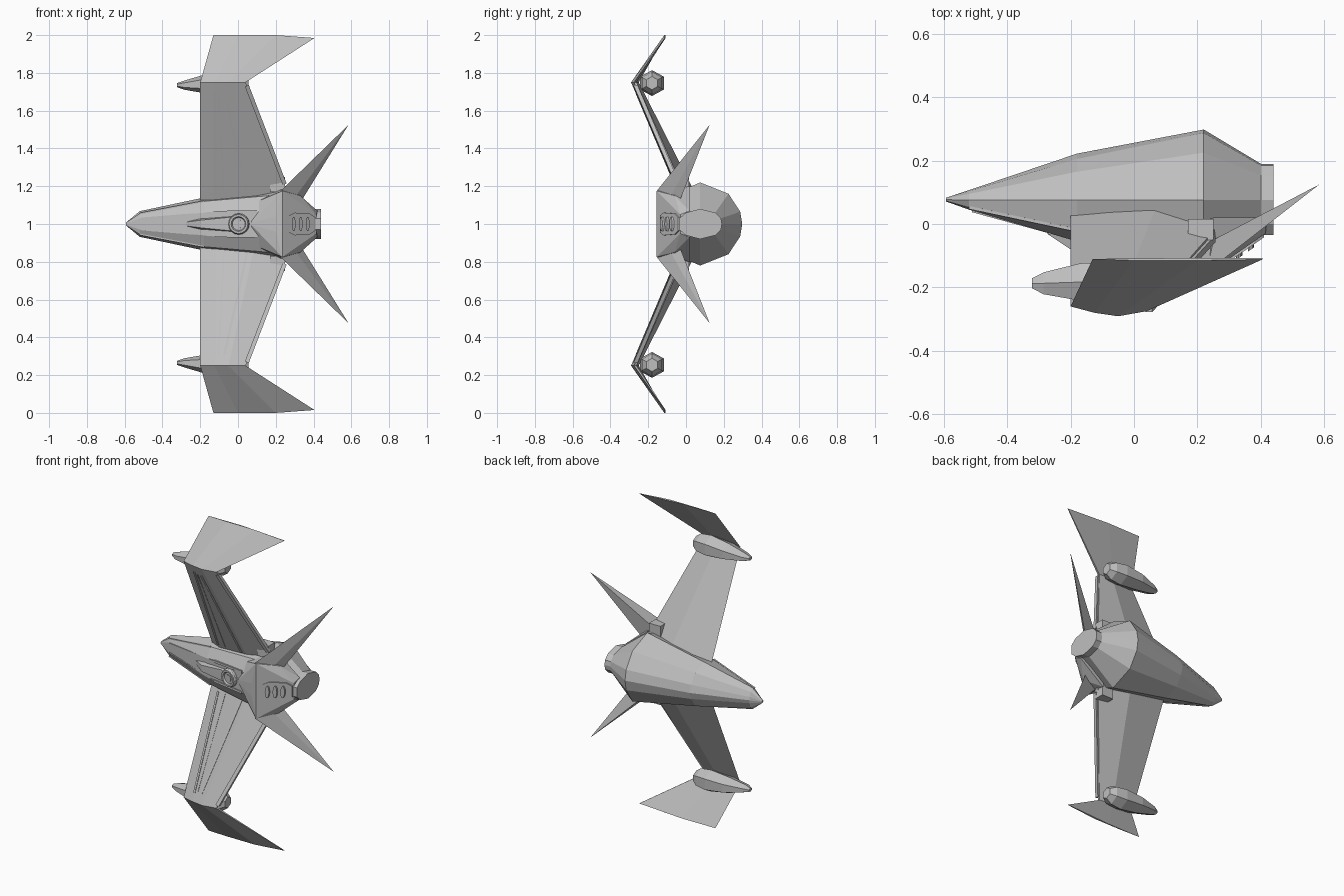
import bpy, bmesh, math
from mathutils import Vector

if "Cube" in bpy.data.objects:
    bpy.data.objects.remove(bpy.data.objects["Cube"])

grey = bpy.data.materials.new("hull_grey")
grey.diffuse_color = (0.52, 0.52, 0.52, 1)
grey.use_nodes = True
grey.node_tree.nodes["Principled BSDF"].inputs["Base Color"].default_value = grey.diffuse_color


def finish(name, bm):
    bmesh.ops.recalc_face_normals(bm, faces=bm.faces)
    me = bpy.data.meshes.new(name)
    bm.to_mesh(me)
    bm.free()
    me.materials.append(grey)
    ob = bpy.data.objects.new(name, me)
    bpy.context.collection.objects.link(ob)
    return ob


def P(p, s=1):
    """(x, y, offset from mid plane) -> world"""
    return Vector((p[0], p[1], 1 + s * p[2]))


def loft(name, sections, s=1):
    bm = bmesh.new()
    rings = [[bm.verts.new(P(p, s)) for p in sec] for sec in sections]
    n = len(rings[0])
    for a, b in zip(rings, rings[1:]):
        for i in range(n):
            j = (i + 1) % n
            bm.faces.new((a[i], a[j], b[j], b[i]))
    bm.faces.new(rings[0])
    bm.faces.new(rings[-1])
    return finish(name, bm)


def hull(name, pts, s=1):
    bm = bmesh.new()
    for p in pts:
        bm.verts.new(P(p, s))
    r = bmesh.ops.convex_hull(bm, input=bm.verts)
    junk = {g for g in r["geom_interior"] + r["geom_unused"] if isinstance(g, bmesh.types.BMVert)}
    bmesh.ops.delete(bm, geom=list(junk), context='VERTS')
    return finish(name, bm)


def strip(name, a, b, w, h, s=1):
    """thin raised bar from a to b, wide in x and z, standing out in y"""
    d = Vector(b) - Vector(a)
    side = Vector((d.z, 0, -d.x)).normalized() * w / 2
    up = Vector((0, h, 0))
    hull(name, [Vector(e) + k * side + m * up for e in (a, b) for k in (-1, 1) for m in (-1, 1)], s)


def both(pts):
    return [(x, y, k * z) for x, y, z in pts for k in (-1, 1)]


# fuselage: half sections (y, half width), first is the belly ridge
def ring(x, half):
    return [(x, y, z) for y, z in half] + [(x, y, -z) for y, z in reversed(half[1:])]


nozzle = [(.19, 0), (.185, .03), (.155, .06), (.075, .08), (0, .06), (-.035, .03)]
loft("fuselage", [
    ring(-.593, [(.083, 0), (.083, .003), (.081, .006), (.077, .008), (.073, .006), (.071, .003)]),
    ring(-.52, [(.107, 0), (.104, .02), (.095, .05), (.075, .068), (.052, .055), (.045, .03)]),
    ring(-.18, [(.222, 0), (.205, .045), (.165, .105), (.075, .14), (-.02, .12), (-.055, .06)]),
    ring(.22, [(.298, 0), (.287, .065), (.225, .16), (.075, .22), (-.075, .155), (-.12, .07)]),
    ring(.40, nozzle)])
loft("engine_nozzle", [ring(.395, nozzle), ring(.44, nozzle)])

# tail block with vent panel and slots
hull("tail_block", both([(.07, -.1, .005), (.08, -.05, .11), (.235, -.155, .175), (.33, -.06, .15),
                         (.25, .02, .2), (.415, -.03, .05), (.42, .02, .07), (.2, -.15, .04)]))


def slope(x):
    return -.155 + (x - .235) * .69


hull("vent_panel", both([(x, slope(x) + d, w) for x, w in ((.27, .045), (.30, .06), (.38, .055), (.41, .035))
                         for d in (-.008, .02)]))
for i, x in enumerate((.295, .332, .369)):
    pts = []
    for k in range(10):
        a = math.tau * k / 10
        px = x + .01 * math.cos(a)
        pts += [(px, slope(px) + d, .038 * math.sin(a)) for d in (-.018, 0)]
    hull(f"vent_slot_{i}", pts)

# dorsal spine fairing and round hatch
hull("dorsal_fairing", both([(-.275, -.03, .01), (-.2, -.08, .02), (-.05, -.092, .035),
                             (-.02, -.095, .02), (-.2, -.04, .03), (-.02, -.06, .045)]))
for name, r, depth in (("hatch_base", .056, .026), ("hatch_core", .022, .036)):
    bpy.ops.mesh.primitive_cylinder_add(vertices=16, radius=r, depth=depth, location=(.005, -.086, 1),
                                        rotation=(math.pi / 2, 0, -.16))
    bpy.context.object.name = name
    bpy.context.object.data.materials.append(grey)
bpy.ops.mesh.primitive_torus_add(major_radius=.045, minor_radius=.011, major_segments=16, minor_segments=6,
                                 location=(.004, -.099, 1), rotation=(math.pi / 2, 0, -.16))
bpy.context.object.name = "hatch_rim"
bpy.context.object.data.materials.append(grey)

# wing sections (x, y): root, tip and winglet end
root = [(-.2, .015), (-.125, -.02), (.08, -.035), (.27, -.02), (.27, 0), (.07, .055)]
tip = [(-.2, -.26), (-.125, -.28), (-.05, -.291), (.04, -.275), (.04, -.262), (-.05, -.25)]
end = [(-.13, -.11), (0, -.115), (.2, -.115), (.405, -.112), (.405, -.108), (.1, -.108)]


def on_wing(i, t, j=None, f=0):
    """point on the wing along section point i, blended towards point j"""
    j = i if j is None else j
    r = Vector(root[i]).lerp(Vector(root[j]), f)
    e = Vector(tip[i]).lerp(Vector(tip[j]), f)
    q = r.lerp(e, t)
    return (q.x, q.y, .15 + .6 * t)


for s, side in ((1, "upper"), (-1, "lower")):
    loft(f"wing_{side}", [[on_wing(i, t) for i in range(6)] for t in (-.1, 1)], s)
    loft(f"winglet_{side}", [[(x, y, .75) for x, y in tip],
                             [(x, y, 1 - .015 * max(0, x - .2) / .2) for x, y in end]], s)
    # panel ribs on the wing
    strip(f"leading_rib_{side}", on_wing(1, .0), on_wing(1, .92), .012, .005, s)
    strip(f"inner_rib_{side}", on_wing(1, .0, 2, .25), on_wing(1, .9, 2, .25), .006, .004, s)
    strip(f"ridge_rib_{side}", on_wing(1, 0, 2, .85), on_wing(1, .9, 2, .6), .012, .005, s)
    strip(f"trailing_flap_{side}", on_wing(3, .1), on_wing(3, .97), .022, .011, s)
    hull(f"wing_root_hinge_{side}", [(x, y, z) for x in (.17, .25) for y in (-.05, .015) for z in (.17, .25)], s)
    # swept tail spike
    hull(f"tail_spike_{side}", [(.225, -.155, .175), (.34, -.03, .13), (.25, -.05, .185), (.3, -.085, .14),
                                (.585, .125, .525)], s)
    # wing tip pod, six sided
    loft(f"tip_pod_{side}", [[(x, y + r * math.sin(k * math.pi / 3), z + r * math.cos(k * math.pi / 3) * zs)
                              for k in range(6)]
                             for x, y, z, r, zs in ((-.322, -.187, .735, .018, .6), (-.285, -.187, .735, .04, .6),
                                                    (-.17, -.183, .742, .068, .75), (-.05, -.18, .746, .072, .95),
                                                    (.02, -.18, .746, .06, 1), (.055, -.18, .746, .035, 1))], s)
    # nose seams
    strip(f"nose_seam_{side}", (-.51, .042, .03), (-.12, -.065, .062), .008, .005, s)
    strip(f"body_seam_{side}", (-.12, -.065, .062), (.1, -.1, .066), .014, .006, s)
    strip(f"cheek_seam_{side}", (-.52, .052, .055), (-.18, -.02, .12), .008, .005, s)
